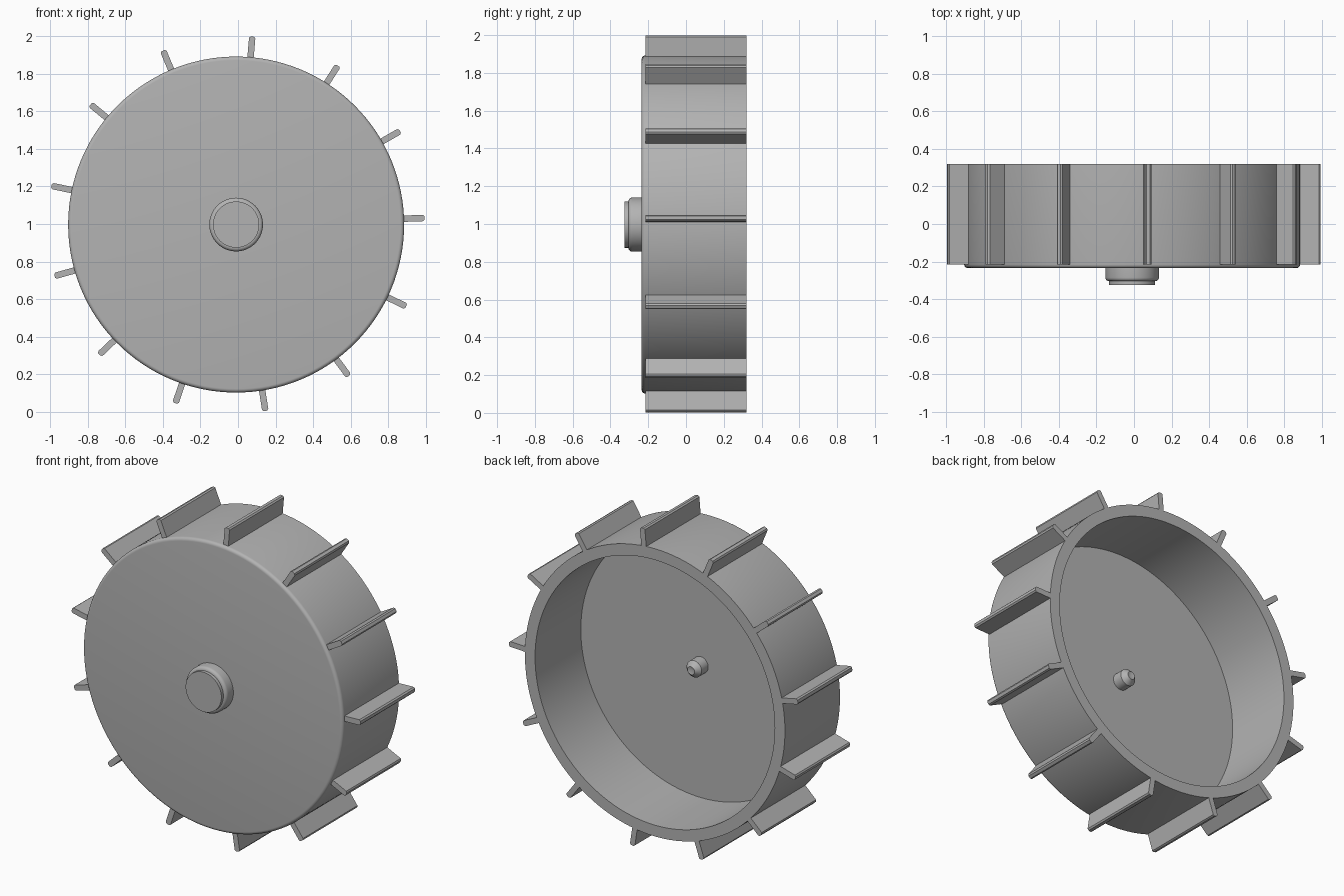
import bpy, bmesh, math
from mathutils import Matrix, Vector

if "Cube" in bpy.data.objects:
    bpy.data.objects.remove(bpy.data.objects["Cube"])

CENTRE = Vector((-0.01, 0, 0.997))
FINS = 13
FIRST_ANGLE = math.radians(2)

grey = bpy.data.materials.new("plain grey")
grey.use_nodes = True
colour = (0.45, 0.45, 0.45, 1)
grey.diffuse_color = colour
grey.node_tree.nodes["Principled BSDF"].inputs["Base Color"].default_value = colour


def finish(name, bm, angle=30):
    bmesh.ops.recalc_face_normals(bm, faces=bm.faces)
    mesh = bpy.data.meshes.new(name)
    bm.to_mesh(mesh)
    bm.free()
    mesh.materials.append(grey)
    obj = bpy.data.objects.new(name, mesh)
    obj.location = CENTRE
    bpy.context.collection.objects.link(obj)
    bpy.ops.object.select_all(action='DESELECT')
    obj.select_set(True)
    bpy.context.view_layer.objects.active = obj
    bpy.ops.object.shade_smooth_by_angle(angle=math.radians(angle))
    return obj


def lathe(name, profile, steps):
    """Spin a (radius, y) profile around the wheel axis."""
    bm = bmesh.new()
    verts = [bm.verts.new((r, y, 0)) for r, y in profile]
    edges = [bm.edges.new(pair) for pair in zip(verts, verts[1:])]
    bmesh.ops.spin(bm, geom=verts + edges, cent=(0, 0, 0), axis=(0, 1, 0),
                   angle=math.tau, steps=steps)
    bmesh.ops.remove_doubles(bm, verts=bm.verts, dist=0.0001)
    return finish(name, bm)


def rounded(r, y, radius, steps=5):
    """Quarter-round front corner, from the front face to the side."""
    arc = [math.pi / 2 * i / steps for i in range(steps + 1)]
    return [(r - radius + radius * math.sin(a), y + radius - radius * math.cos(a))
            for a in arc]


# Open-backed drum with a rounded front edge
lathe("wheel_drum", [(0, -0.235)] + rounded(0.895, -0.235, 0.02)
      + [(0.895, 0.32), (0.825, 0.32), (0.825, -0.13), (0, -0.13)], 128)

# Stepped hub cap on the front
lathe("hub_cap", [(0, -0.325), (0.123, -0.325), (0.123, -0.305)]
      + rounded(0.143, -0.305, 0.02) + [(0.143, -0.23)], 64)

# Short axle pin inside the drum
lathe("axle_pin", [(0.052, -0.135), (0.052, -0.065), (0.025, -0.035),
                   (0.02, -0.035), (0, -0.045)], 32)

# Paddle fins around the rim, with softened tips
bm = bmesh.new()
inner, outer, half, front, back, soft = 0.87, 1.005, 0.017, -0.215, 0.32, 0.008
outline = [(inner, -half), (outer - soft, -half), (outer, -half + soft),
           (outer, half - soft), (outer - soft, half), (inner, half)]
for i in range(FINS):
    turn = Matrix.Rotation(-FIRST_ANGLE - math.tau * i / FINS, 3, 'Y')
    face = bm.faces.new([bm.verts.new(turn @ Vector((x, front, z))) for x, z in outline])
    extruded = bmesh.ops.extrude_face_region(bm, geom=[face], use_keep_orig=True)
    moved = [v for v in extruded["geom"] if isinstance(v, bmesh.types.BMVert)]
    bmesh.ops.translate(bm, verts=moved, vec=(0, back - front, 0))
finish("paddle_fins", bm)
